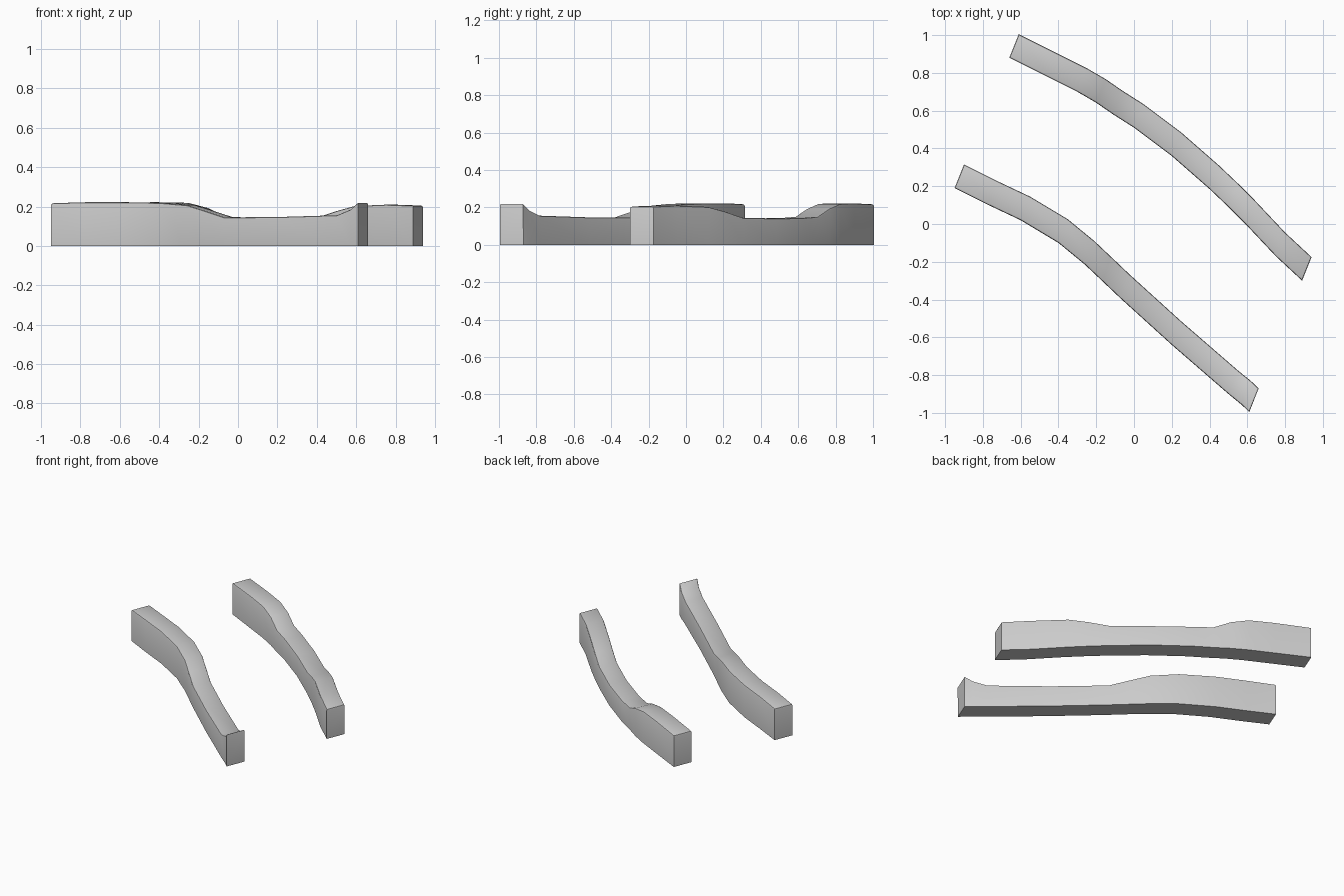
import bpy
import bmesh
from mathutils import Vector

default_cube = bpy.data.objects.get("Cube")
if default_cube:
    bpy.data.objects.remove(default_cube, do_unlink=True)

# Every section of both walls is cut along the same slanted direction
ACROSS = Vector((0.05, 0.125, 0))


def build_wall(name, path):
    """Sweep an upright section along path; each point is front x, y and wall height."""
    bm = bmesh.new()
    rings = []
    for x, y, height in path:
        base = Vector((x, y, 0))
        up = Vector((0, 0, height))
        corners = (base, base + ACROSS, base + ACROSS + up, base + up)
        rings.append([bm.verts.new(c) for c in corners])

    # Side, top and bottom strips
    for a, b in zip(rings, rings[1:]):
        for i in range(4):
            j = (i + 1) % 4
            bm.faces.new((a[i], a[j], b[j], b[i]))
    # End caps
    bm.faces.new(rings[0])
    bm.faces.new(rings[-1])
    bmesh.ops.recalc_face_normals(bm, faces=bm.faces)

    # Worn rim around the top
    rim = [e for e in bm.edges
           if all(v.co.z > 0 for v in e.verts) and e.calc_face_angle() > 1]
    bmesh.ops.bevel(bm, geom=rim, offset=0.01, segments=2, profile=0.5,
                    affect='EDGES', clamp_overlap=True)

    mesh = bpy.data.meshes.new(name)
    bm.to_mesh(mesh)
    bm.free()
    wall = bpy.data.objects.new(name, mesh)
    bpy.context.collection.objects.link(wall)
    bpy.ops.object.select_all(action='DESELECT')
    wall.select_set(True)
    bpy.context.view_layer.objects.active = wall
    bpy.ops.object.shade_smooth_by_angle(angle=0.5)
    return wall


# Front wall: long high end, low middle, short raised tip
build_wall("front_wall", [
    (-0.95, 0.19, 0.217), (-0.78, 0.105, 0.222), (-0.6, 0.02, 0.222),
    (-0.4, -0.1, 0.219), (-0.26, -0.215, 0.207), (-0.17, -0.3, 0.178),
    (-0.07, -0.395, 0.145), (0.2, -0.64, 0.147), (0.5, -0.9, 0.156),
    (0.57, -0.957, 0.185), (0.61, -0.995, 0.222),
])

# Back wall: both ends raised around a low middle
build_wall("back_wall", [
    (-0.66, 0.88, 0.217), (-0.45, 0.775, 0.222), (-0.3, 0.7, 0.219),
    (-0.2, 0.642, 0.193), (-0.11, 0.58, 0.15), (0, 0.51, 0.144),
    (0.2, 0.36, 0.141), (0.4, 0.185, 0.145), (0.5, 0.09, 0.178),
    (0.59, 0, 0.203), (0.75, -0.17, 0.21), (0.89, -0.3, 0.205),
])
